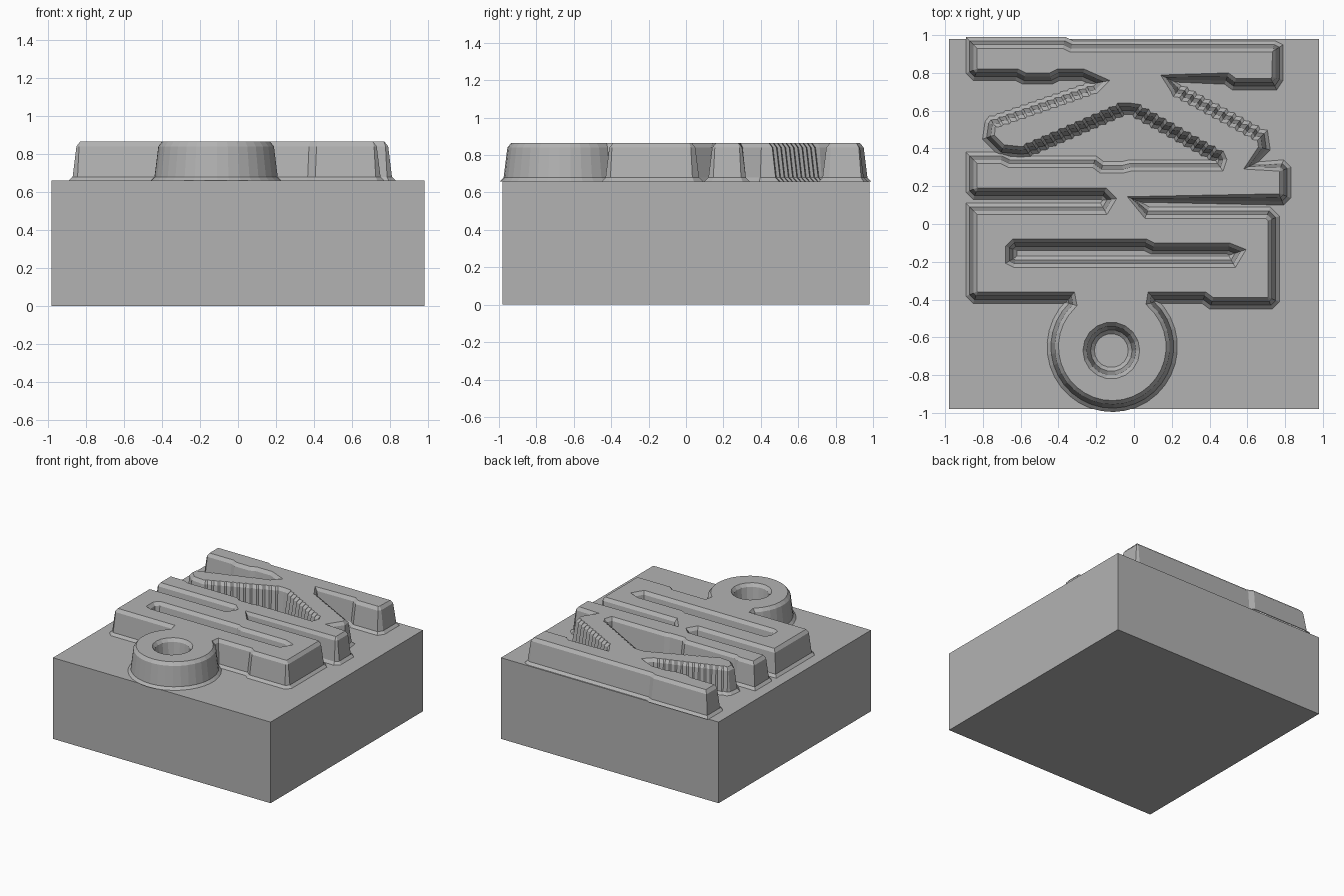
import bpy
import bmesh
from math import cos, sin, radians
from mathutils import Vector

default_cube = bpy.data.objects.get("Cube")
if default_cube:
    bpy.data.objects.remove(default_cube, do_unlink=True)

BLOCK_HALF = 0.98
BLOCK_TOP = 0.66

# Single matte grey
grey = bpy.data.materials.new("plain grey")
grey.use_nodes = True
grey.diffuse_color = (0.45, 0.45, 0.45, 1)
grey.node_tree.nodes["Principled BSDF"].inputs["Base Color"].default_value = grey.diffuse_color


def finish(bm, name):
    """Turn a bmesh into a flat shaded grey object."""
    mesh = bpy.data.meshes.new(name)
    bm.to_mesh(mesh)
    bm.free()
    mesh.materials.append(grey)
    obj = bpy.data.objects.new(name, mesh)
    bpy.context.collection.objects.link(obj)
    return obj


def stairs(start, end, count):
    """Jagged diagonal made of small skewed steps."""
    (ax, ay), (bx, by) = start, end
    points = []
    for i in range(count):
        for u, v in ((i, i), (i + 0.8, i + 0.2)):
            points.append((ax + (bx - ax) * u / count, ay + (by - ay) * v / count))
    return points + [end]


def arc(cx, cy, radius, first, last, count):
    """Points along a circular arc, angles in degrees."""
    angles = [radians(first + (last - first) * i / count) for i in range(count + 1)]
    return [(cx + radius * cos(a), cy + radius * sin(a)) for a in angles]


def offset(points, distance):
    """Mitred offset to the right of the direction of travel."""
    points = [Vector(p) for p in points]
    result = []
    for i, here in enumerate(points):
        before = (here - points[i - 1]).normalized()
        after = (points[(i + 1) % len(points)] - here).normalized()
        n1 = Vector((before.y, -before.x))
        n2 = Vector((after.y, -after.x))
        result.append(here + (n1 + n2) * distance / max(1 + n1.dot(n2), 0.6))
    return result


# Base block
bm = bmesh.new()
bmesh.ops.create_cube(bm, size=1)
for v in bm.verts:
    v.co = (v.co.x * 2 * BLOCK_HALF, v.co.y * 2 * BLOCK_HALF, (v.co.z + 0.5) * BLOCK_TOP)
finish(bm, "base_block")

# Relief outline, anticlockwise: rear bar and its left notch
LEFT = -0.86
outline = [(LEFT, 0.96), (LEFT, 0.81), (-0.84, 0.79), (-0.62, 0.79), (-0.58, 0.77),
           (-0.44, 0.77), (-0.4, 0.79), (-0.27, 0.79), (-0.18, 0.75)]
# Two splayed legs, left then the inside of the fork
outline += stairs((-0.21, 0.72), (-0.76, 0.53), 13)
outline += [(-0.77, 0.46), (-0.7, 0.39)]
outline += stairs((-0.6, 0.38), (-0.07, 0.61), 12)
outline += stairs((-0.02, 0.61), (0.46, 0.34), 11)
# Middle bar, left end
outline += [(0.45, 0.31), (-0.02, 0.31), (-0.06, 0.3), (-0.17, 0.3), (-0.21, 0.33),
            (-0.66, 0.33), (-0.7, 0.35), (LEFT, 0.35), (LEFT, 0.18), (-0.84, 0.16),
            (-0.16, 0.16), (-0.13, 0.13), (-0.16, 0.08)]
# Wide front bar, left end
outline += [(LEFT, 0.08), (LEFT, -0.37), (-0.84, -0.39), (-0.34, -0.39)]
# Front ring
outline += arc(-0.115, -0.65, 0.315, 134, 408, 26)
# Wide front bar, right end
outline += [(0.1, -0.39), (0.37, -0.39), (0.41, -0.42), (0.72, -0.42), (0.74, -0.4),
            (0.74, 0.03), (0.71, 0.06), (0.07, 0.06)]
# Middle bar, right end, and the outside of the right leg
outline += [(0, 0.13), (0.78, 0.13), (0.8, 0.15), (0.8, 0.29), (0.78, 0.31),
            (0.62, 0.31), (0.69, 0.4)]
outline += stairs((0.68, 0.47), (0.22, 0.72), 11)
# Rear bar, right end
outline += [(0.18, 0.77), (0.49, 0.77), (0.53, 0.74), (0.74, 0.74), (0.76, 0.77),
            (0.76, 0.93), (0.74, 0.94), (-0.33, 0.94), (-0.37, 0.96)]

# Openings, clockwise: long slot in the wide bar and round well in the ring
slot = [(-0.65, -0.13), (-0.63, -0.11), (0.06, -0.11), (0.1, -0.13), (0.5, -0.13),
        (0.55, -0.15), (0.52, -0.2), (-0.63, -0.2), (-0.65, -0.19)]
well = arc(-0.12, -0.67, 0.12, 360, 20, 17)

# Raised relief: flared foot, steep wall, bevelled rim, flat top
SECTION = ((0.03, BLOCK_TOP), (0.01, 0.68), (-0.01, 0.84), (-0.03, 0.865))
bm = bmesh.new()
rim = []
for loop in (outline, slot, well):
    rings = [[bm.verts.new((p.x, p.y, z)) for p in offset(loop, d)] for d, z in SECTION]
    size = len(loop)
    for low, high in zip(rings, rings[1:]):
        for i in range(size):
            j = (i + 1) % size
            bm.faces.new((low[i], low[j], high[j], high[i]))
    top = rings[-1]
    rim += [bm.edges.get((top[i - 1], top[i])) for i in range(size)]
bmesh.ops.triangle_fill(bm, edges=rim, use_beauty=True, normal=(0, 0, 1))
for face in bm.faces:
    face.normal_update()
    if abs(face.normal.z) > 0.99 and face.normal.z < 0:
        face.normal_flip()
finish(bm, "raised_relief")
